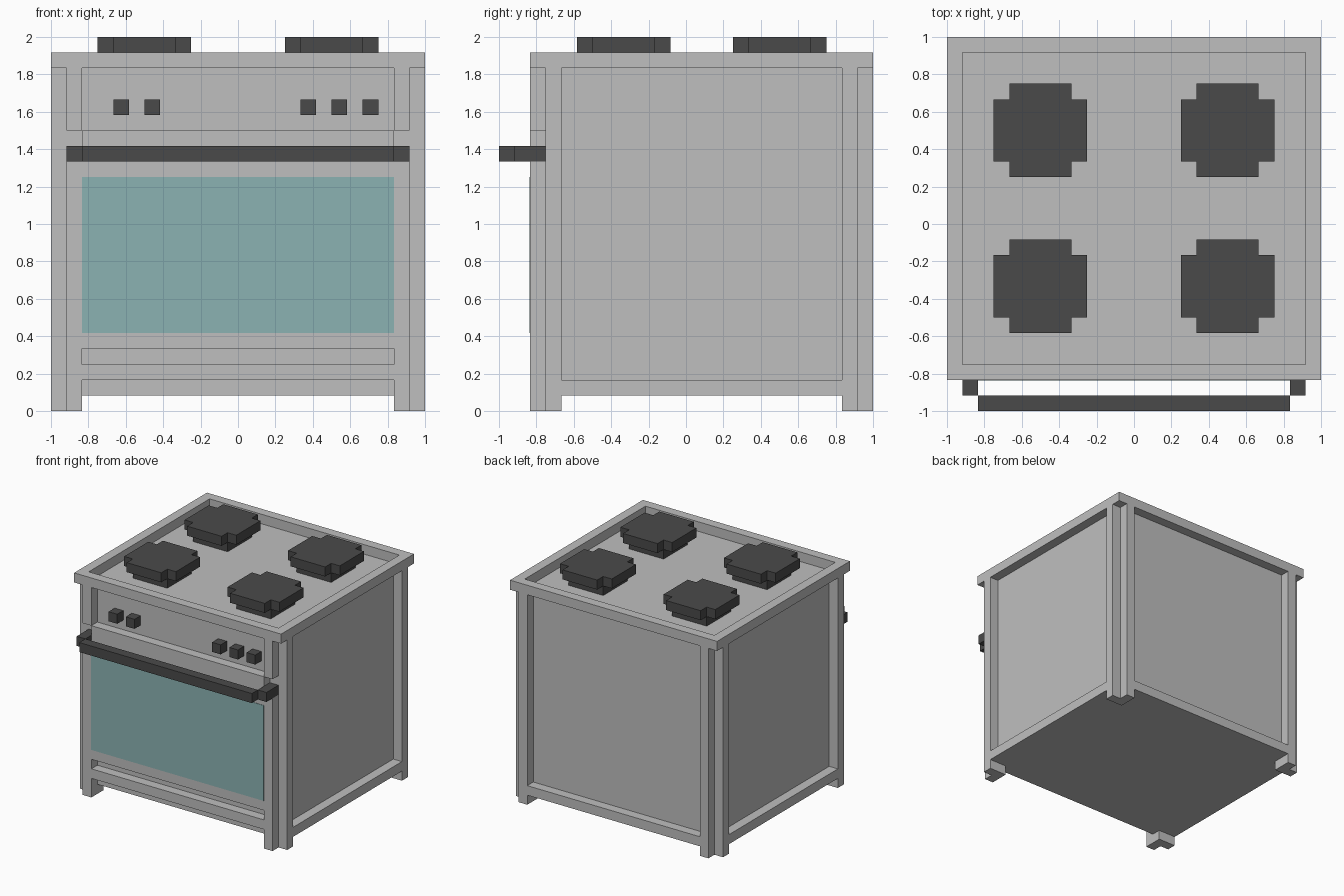
import bpy
import bmesh

cube = bpy.data.objects.get("Cube")
if cube:
    bpy.data.objects.remove(cube, do_unlink=True)

U = 1 / 12  # the stove is laid out on a grid of twelfths


def material(name, rgb):
    m = bpy.data.materials.new(name)
    m.use_nodes = True
    m.diffuse_color = (*rgb, 1)
    bsdf = next(n for n in m.node_tree.nodes if n.type == 'BSDF_PRINCIPLED')
    bsdf.inputs["Base Color"].default_value = (*rgb, 1)
    bsdf.inputs["Roughness"].default_value = 0.7
    return m


steel = material("light_grey", (0.52, 0.52, 0.52))
iron = material("dark_grey", (0.068, 0.068, 0.068))
glass = material("teal_glass", (0.26, 0.45, 0.45))


def finish(name, bm, mat):
    bmesh.ops.recalc_face_normals(bm, faces=bm.faces)
    mesh = bpy.data.meshes.new(name)
    bm.to_mesh(mesh)
    bm.free()
    mesh.materials.append(mat)
    ob = bpy.data.objects.new(name, mesh)
    bpy.context.collection.objects.link(ob)
    return ob


def box(name, x, y, z, mat=steel):
    """Box from (min, max) ranges in grid units."""
    bm = bmesh.new()
    bmesh.ops.create_cube(bm, size=1)
    for v in bm.verts:
        for i, (lo, hi) in enumerate((x, y, z)):
            v.co[i] = (lo if v.co[i] < 0 else hi) * U
    return finish(name, bm, mat)


def prism(name, outline, z0, z1, mat=steel):
    """Vertical extrusion of a plan outline in grid units."""
    bm = bmesh.new()
    face = bm.faces.new([bm.verts.new((px * U, py * U, z0 * U)) for px, py in outline])
    ext = bmesh.ops.extrude_face_region(bm, geom=[face])["geom"]
    for v in ext:
        if isinstance(v, bmesh.types.BMVert):
            v.co.z = z1 * U
    return finish(name, bm, mat)


# Body with recessed faces on every side; its top is the hob floor
box("body_core", (-11, 11), (-9, 11), (1, 22))

# Corner posts: stepped L plan (a = across from centre, d = depth from the face)
L_PLAN = [(10, 0), (11, 0), (11, 1), (12, 1), (12, 2), (10, 2)]
INNER_PLAN = [(10, 1), (12, 1), (12, 2), (10, 2)]


def post(name, sx, front, plan, z0, z1):
    prism(name, [(sx * a, -10 + d if front else 12 - d) for a, d in plan], z0, z1)


for sx, side in ((1, "left"), (-1, "right")):
    post("back_post_" + side, sx, False, L_PLAN, 0, 22)
    # front posts are cut back around the handle brackets
    post("front_post_lower_" + side, sx, True, L_PLAN, 0, 16)
    post("front_post_notch_" + side, sx, True, INNER_PLAN, 16, 18)
    post("front_post_upper_" + side, sx, True, L_PLAN, 18, 22)
    box("side_rail_" + side, sorted((sx * 11, sx * 12)), (-8, 10), (1, 2))
    # handle bracket
    box("handle_bracket_" + side, sorted((sx * 10, sx * 11)), (-11, -9), (16, 17), iron)

# Rails, oven door, window and handle
box("back_rail", (-10, 10), (11, 12), (1, 2))
box("drawer_rail", (-10, 10), (-10, -9), (2, 3))
box("oven_door", (-10, 10), (-10, -9), (4, 18))
box("door_window", (-10, 10), (-10.04, -9.98), (5, 15), glass)
box("handle_bar", (-10, 10), (-12, -11), (16, 17), iron)

# Raised rim around the hob
box("rim_front", (-12, 12), (-10, -9), (22, 23))
box("rim_back", (-12, 12), (11, 12), (22, 23))
box("rim_left", (11, 12), (-9, 11), (22, 23))
box("rim_right", (-12, -11), (-9, 11), (22, 23))

# Control knobs
for i, x in enumerate((-8, -6, 4, 6, 8)):
    box(f"knob_{i + 1}", (x, x + 1), (-10, -9), (19, 20), iron)

# Burners: square base under a cross-cornered plate
CROSS = [(3, -2), (3, 2), (2, 2), (2, 3), (-2, 3), (-2, 2),
         (-3, 2), (-3, -2), (-2, -2), (-2, -3), (2, -3), (2, -2)]
for cy, row in ((6, "back"), (-4, "front")):
    for cx, side in ((6, "left"), (-6, "right")):
        box(f"burner_base_{row}_{side}", (cx - 2, cx + 2), (cy - 2, cy + 2), (22, 23), iron)
        prism(f"burner_plate_{row}_{side}", [(cx + x, cy + y) for x, y in CROSS], 23, 24, iron)
